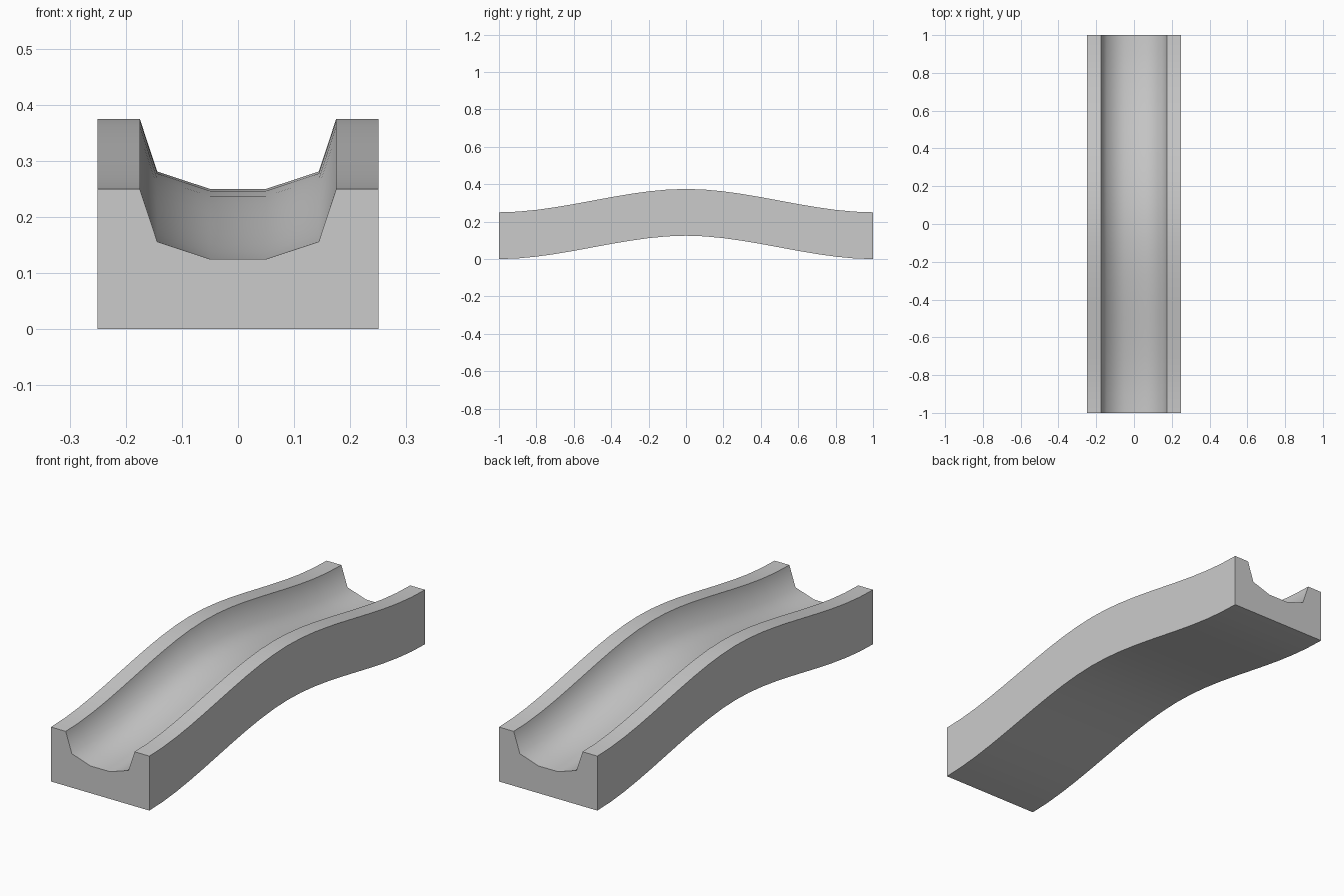
import bpy, bmesh, math

if "Cube" in bpy.data.objects:
    bpy.data.objects.remove(bpy.data.objects["Cube"])

# Half cross-section of the channel (x, z), mirrored to a closed outline
half = [(0.05, 0.125), (0.144, 0.156), (0.175, 0.25), (0.25, 0.25), (0.25, 0.0)]
outline = half + [(-x, z) for x, z in reversed(half)]
STEPS = 20


def hump(y):
    t = abs(y)
    return 0.125 * (1 - 3 * t * t + 2 * t ** 3)


# Sweep the section along the hump, keeping it upright
bm = bmesh.new()
rings = []
for i in range(STEPS + 1):
    y = -1 + 2 * i / STEPS
    rings.append([bm.verts.new((x, y, z + hump(y))) for x, z in outline])
n = len(outline)
for a, b in zip(rings, rings[1:]):
    for k in range(n):
        bm.faces.new((a[k], a[(k + 1) % n], b[(k + 1) % n], b[k]))

# End caps
bm.faces.new(rings[0])
bm.faces.new(rings[-1][::-1])
bmesh.ops.recalc_face_normals(bm, faces=bm.faces)

mesh = bpy.data.meshes.new("humped_channel_track")
bm.to_mesh(mesh)
bm.free()
track = bpy.data.objects.new("humped_channel_track", mesh)
bpy.context.collection.objects.link(track)

# Smooth groove, sharp rims and ends
bpy.context.view_layer.objects.active = track
track.select_set(True)
bpy.ops.object.shade_smooth_by_angle(angle=math.radians(60))
